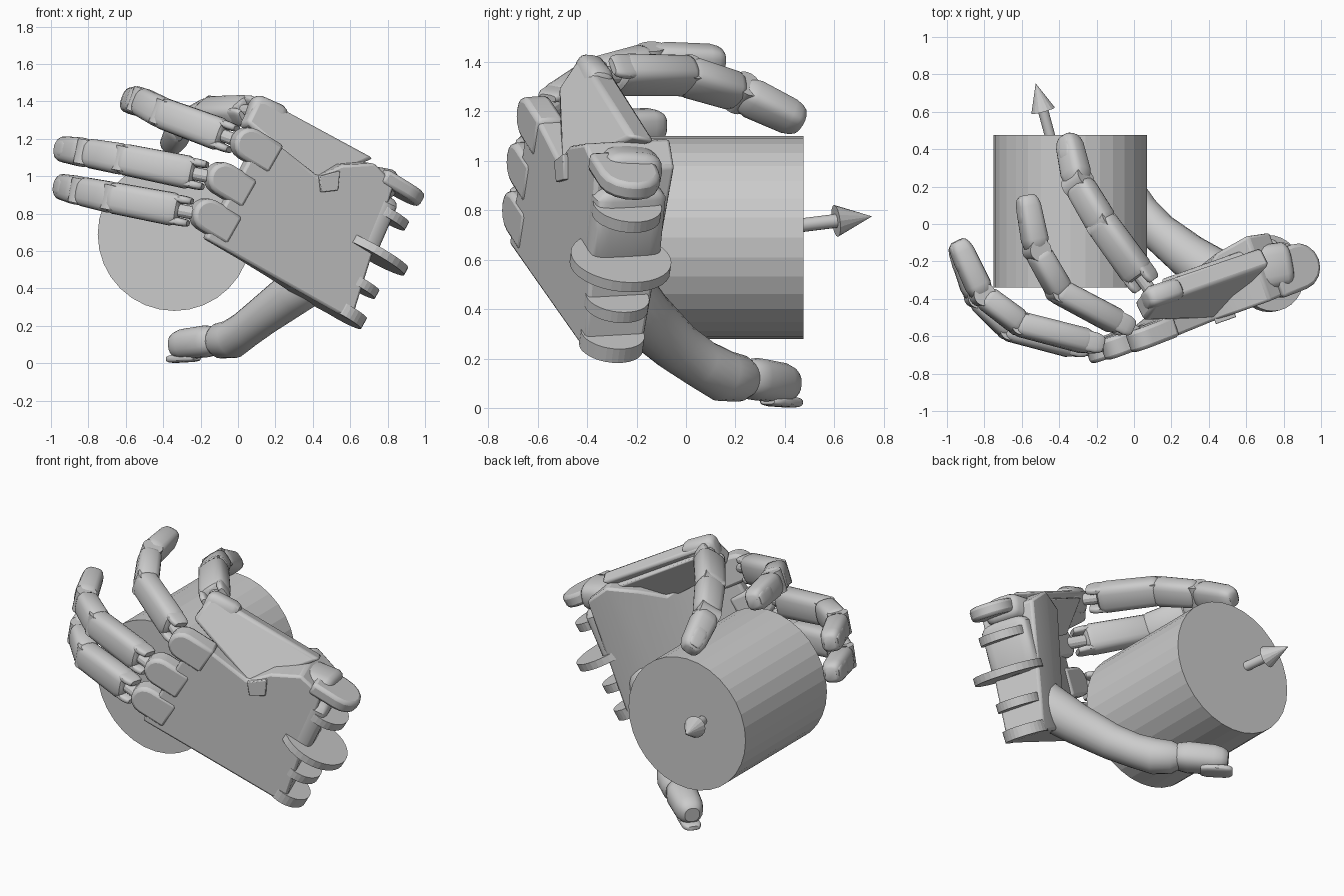
import bpy, bmesh
from math import cos, sin, pi, radians
from mathutils import Vector as V

if "Cube" in bpy.data.objects:
    bpy.data.objects.remove(bpy.data.objects["Cube"])

U = V((-.81, -.316, .494)).normalized()      # wrist to knuckles
N = V((-.334, .94, .053)).normalized()       # towards the palm side
W = N.cross(U).normalized()                  # across the palm, little finger to index

def finish(name, bm, angle=35, bevel=0):
    bmesh.ops.recalc_face_normals(bm, faces=bm.faces[:])
    me = bpy.data.meshes.new(name)
    bm.to_mesh(me)
    bm.free()
    ob = bpy.data.objects.new(name, me)
    bpy.context.collection.objects.link(ob)
    bpy.ops.object.select_all(action='DESELECT')
    ob.select_set(True)
    bpy.context.view_layer.objects.active = ob
    if bevel:
        mod = ob.modifiers.new("soft_edges", 'BEVEL')
        mod.width, mod.segments, mod.angle_limit = bevel, 2, radians(45)
    bpy.ops.object.shade_smooth_by_angle(angle=radians(angle))
    return ob

def spow(c, e):
    return (abs(c) ** e) * (1 if c >= 0 else -1)

def loft(name, stations, side, square=.75, n=20):
    """Rounded-box section swept through (point, half width, half height)."""
    bm = bmesh.new()
    rings = []
    for i, (p, w, h) in enumerate(stations):
        a = stations[max(i - 1, 0)][0]
        b = stations[min(i + 1, len(stations) - 1)][0]
        t = (b - a).normalized()
        s = (side - t * side.dot(t)).normalized()
        k = t.cross(s)
        rings.append([bm.verts.new(p + s * w * spow(cos(2 * pi * j / n), square)
                                   + k * h * spow(sin(2 * pi * j / n), square)) for j in range(n)])
    for r, q in zip(rings, rings[1:]):
        for j in range(n):
            bm.faces.new((r[j], r[(j + 1) % n], q[(j + 1) % n], q[j]))
    bm.faces.new(rings[0][::-1])
    bm.faces.new(rings[-1])
    return finish(name, bm)

def limb(name, p, q, side, w0, h0, w1=None, h1=None, rnd=.04, square=.65):
    """Straight tapered piece with rounded ends."""
    w1, h1 = w1 or w0, h1 or h0
    L = (q - p).length
    r = min(rnd, L * .35) / L
    prof = [(0, .65), (r * .25, .85), (r, 1), (.5, 1), (1 - r, 1), (1 - r * .45, .89), (1 - r * .15, .74), (1, .55)]
    return loft(name, [(p.lerp(q, t), (w0 + (w1 - w0) * t) * s, (h0 + (h1 - h0) * t) * s)
                       for t, s in prof], side, square)

def rod(name, p, q, r0, r1=None, n=32):
    bm = bmesh.new()
    bmesh.ops.create_cone(bm, cap_ends=True, segments=n, radius1=r0,
                          radius2=r0 if r1 is None else r1, depth=(q - p).length)
    rot = (q - p).to_track_quat('Z', 'Y').to_matrix()
    for v in bm.verts:
        v.co = rot @ v.co + (p + q) / 2
    return finish(name, bm, 25 if r1 is None and n < 32 else 5)

def slab(name, outline, offset, bevel=.015):
    """Flat outline given a thickness."""
    bm = bmesh.new()
    a = [bm.verts.new(p) for p in outline]
    b = [bm.verts.new(p + offset) for p in outline]
    bm.faces.new(a)
    bm.faces.new(b[::-1])
    for i in range(len(a)):
        j = (i + 1) % len(a)
        bm.faces.new((a[i], a[j], b[j], b[i]))
    return finish(name, bm, 35, bevel)

def tongue(name, p, along, across, r, length, offset, bevel=.015):
    """Plate with a half-round end about p."""
    arc = [p + along * r * cos(t * pi / 8) + across * r * sin(t * pi / 8) for t in range(-4, 5)]
    return slab(name, arc + [p + across * r - along * length, p - across * r - along * length], offset, bevel)

# Held cylinder and its arrow
rod("held_cylinder", V((-.34, -.34, .69)), V((-.34, .475, .69)), .41)
c = V((-.34, .07, .69))
tip = V((-.525, .75, .775))
d = (tip - c).normalized()
rod("arrow_shaft", c, tip - d * .13, .028, n=16)
rod("arrow_head", tip - d * .15, tip, .065, .001, n=16)

# Palm: flat back, palm side thickening towards the wrist
def back(x, z):
    return V((x, -.618 + .365 * x - .056 * z, z))

S = [0, .25, .5, .7, .85, 1]
TOP = [(.14, 1.23), (.28, 1.12), (.43, 1.0), (.56, 1.06), (.73, 1.07), (.84, .96)]
THICK = [.1, .13, .22, .34, .37, .34]
bm = bmesh.new()
grid = []
for s, (x, z), th in zip(S, TOP, THICK):
    lo, hi = back(-.17 + .78 * s, .665 - .44 * s), back(x, z)
    row = []
    for t in (0, .33, .66, 1):
        b = lo.lerp(hi, t)
        row.append((bm.verts.new(b), bm.verts.new(b + N * th * (.72 + .28 * t))))
    grid.append(row)
for a, b in zip(grid, grid[1:]):
    for k in (0, 1):
        for j in range(3):
            bm.faces.new((a[j][k], a[j + 1][k], b[j + 1][k], b[j][k]))
    for j in (0, 3):
        bm.faces.new((a[j][0], b[j][0], b[j][1], a[j][1]))
for r in (grid[0], grid[-1]):
    for j in range(3):
        bm.faces.new((r[j][0], r[j + 1][0], r[j + 1][1], r[j][1]))
finish("palm", bm, 35, .015)

# Index side slab with inner web, small lip and the hump that joins it to the wrist
slab("index_slab", [V((.12, -.43, 1.43)), V((.73, -.22, 1.1)), V((.44, -.51, .97)), V((.05, -.52, 1.29))],
     V((-.05, .1, -.022)), .02)
slab("index_web", [V((.17, -.36, 1.34)), V((.62, -.2, 1.09)), V((.42, -.4, .98)), V((.16, -.5, 1.16))],
     V((-.02, .07, -.03)), .01)
lip = [back(.43, 1.0), back(.44, .915), back(.53, .925), back(.54, 1.03)]
slab("slab_lip", [p - N * .02 for p in lip], N * .06, .005)
limb("wrist_hump", V((.55, -.26, 1.0)), V((.84, -.21, .95)), W, .085, .13, .08, .12)

# Wrist lugs and the large wrist disc
for i, (p, r, h) in enumerate([((.56, -.3, .275), .13, .065), ((.63, -.28, .43), .13, .05),
                               ((.72, -.265, .59), .205, .045), ((.78, -.24, .8), .14, .05)]):
    p = V(p)
    rod("wrist_disc" if i == 2 else "wrist_lug_%d" % i, p - W * h / 2, p + W * h / 2, r)
tongue("wrist_lug_top", V((.875, -.23, .93)) - W * .04, -U, N, .125, .16, W * .08, .02)
limb("wrist_core", V((.64, -.26, .6)), V((.77, -.23, .9)), N, .15, .07, square=.45)

# Fingers: knuckle, pin, three segments, joints and a nail
FINGERS = {
    "index": [(.12, -.40, 1.35), (-.17, 0, 1.345), (-.30, .22, 1.275), (-.355, .47, 1.155)],
    "middle": [(.05, -.60, 1.17), (-.40, -.36, 1.335), (-.52, -.14, 1.40), (-.575, .155, 1.40)],
    "ring": [(-.09, -.67, .985), (-.61, -.535, 1.09), (-.81, -.38, 1.125), (-.945, -.09, 1.145)],
    "little": [(-.17, -.69, .79), (-.67, -.56, .885), (-.84, -.39, .92), (-.945, -.10, .945)],
}
for f, pts in FINGERS.items():
    base, j1, j2, end = map(V, pts)
    ax = (j1 - base).cross(end - j1).normalized()
    d1 = (j1 - base).normalized()
    if f == "index":
        limb(f + "_knuckle", base + V((.12, .05, -.06)), base - V((.06, .01, -.02)), V((.2, .25, .95)), .08, .06)
    else:
        tongue(f + "_knuckle", back(base.x + .02, base.z) - N * .004, U, W, .088, .17, N * .115, .02)
    rod(f + "_pin", base, base + d1 * .2, .035, n=12)
    for s in (-1, 1):
        limb(f + "_fork", base + d1 * .09 + ax * .06 * s, base + d1 * .22 + ax * .06 * s, ax, .022, .055)
    limb(f + "_lower_segment", base + d1 * .15, j1 + d1 * .03, ax, .09, .07, .084, .068)
    limb(f + "_middle_segment", j1 - d1 * .01, j2, ax, .085, .07, .078, .066)
    limb(f + "_fingertip", j2, end, ax, .08, .07, .068, .06, rnd=.06)
    for n, j in (("inner", j1), ("outer", j2)):
        rod("%s_%s_joint" % (f, n), j - ax * .066, j + ax * .066, .06, n=20)
    d3 = (end - j2).normalized()
    out = -ax.cross(d3)
    limb(f + "_nail", j2.lerp(end, .5) + out * .05, j2.lerp(end, .96) + out * .038, ax, .045, .02)

# Thumb with fleshy base
T = [((.50, -.29, .56), .11), ((.42, -.26, .47), .135), ((.29, -.17, .37), .12), ((.13, -.04, .25), .105),
     ((.04, .06, .18), .1), ((-.03, .15, .13), .105), ((-.1, .22, .12), .095), ((-.14, .27, .115), .06)]
side = V((.6, .8, 0))
loft("thumb", [(V(p), r, r) for p, r in T], side, 1)
p, q = V((-.11, .23, .125)), V((-.345, .43, .095))
limb("thumb_tip", p, q, side, .096, .088, .08, .08, rnd=.08, square=.85)
limb("thumb_nail", V((-.22, .33, .03)), V((-.365, .445, .022)), side, .055, .022)
